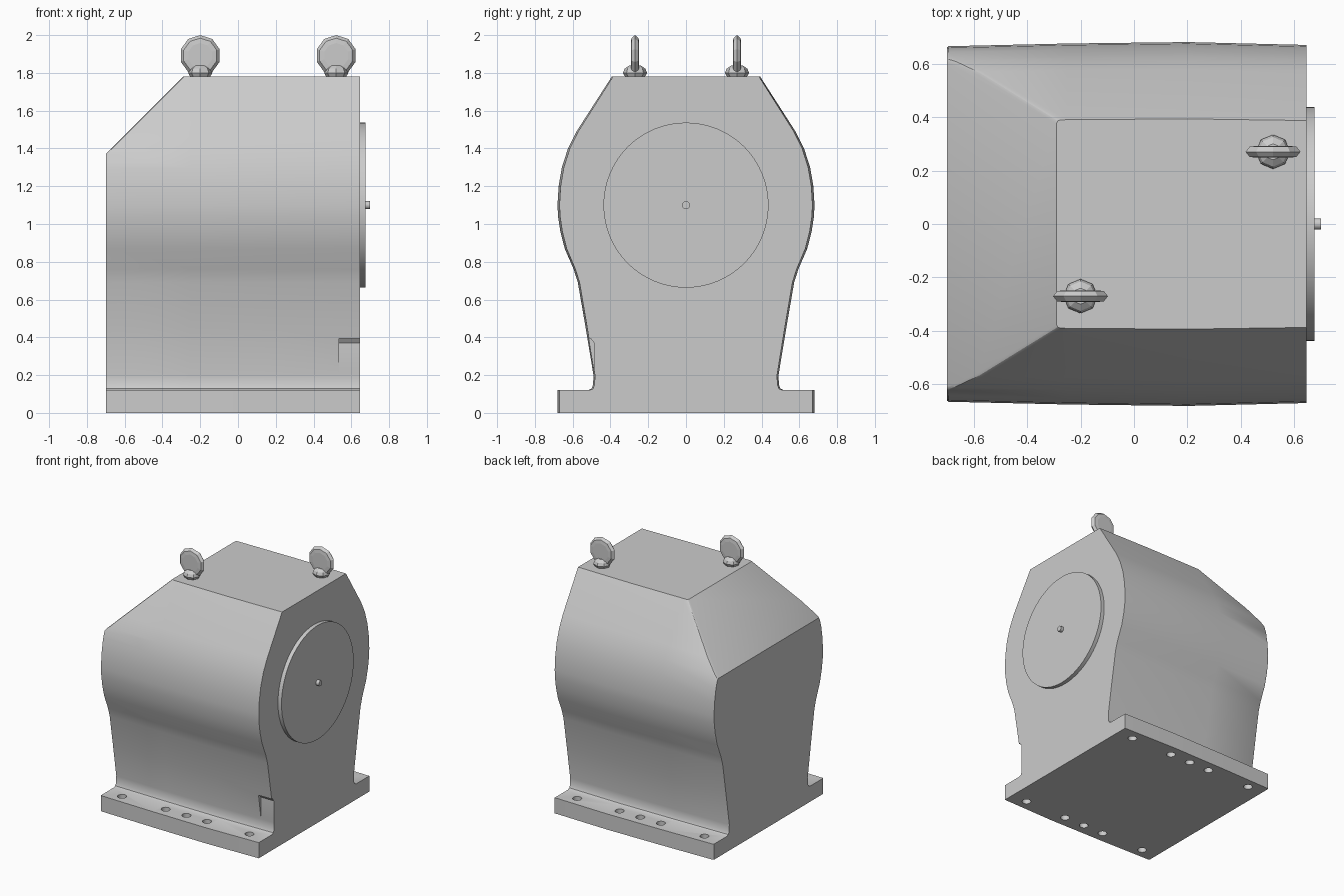
import bpy, bmesh, math
from mathutils import Vector, Matrix

if "Cube" in bpy.data.objects:
    bpy.data.objects.remove(bpy.data.objects["Cube"])

grey = bpy.data.materials.new("machine grey")
grey.use_nodes = True
grey.diffuse_color = (0.6, 0.6, 0.6, 1)
grey.node_tree.nodes["Principled BSDF"].inputs["Base Color"].default_value = (0.6, 0.6, 0.6, 1)


def make(name, bm):
    bmesh.ops.recalc_face_normals(bm, faces=bm.faces)
    mesh = bpy.data.meshes.new(name)
    bm.to_mesh(mesh)
    bm.free()
    mesh.materials.append(grey)
    obj = bpy.data.objects.new(name, mesh)
    bpy.context.collection.objects.link(obj)
    return obj


def activate(obj):
    bpy.ops.object.select_all(action='DESELECT')
    obj.select_set(True)
    bpy.context.view_layer.objects.active = obj


def smooth(obj, angle=28):
    activate(obj)
    bpy.ops.object.shade_smooth_by_angle(angle=math.radians(angle))


def skin(bm, rings, cap=True):
    loops = [[bm.verts.new(p) for p in ring] for ring in rings]
    n = len(loops[0])
    for a, b in zip(loops, loops[1:]):
        for i in range(n):
            bm.faces.new((a[i], a[(i + 1) % n], b[(i + 1) % n], b[i]))
    if cap:
        bm.faces.new(loops[0])
        bm.faces.new(loops[-1])


def lathe(bm, profile, sides, matrix, turn=0.0):
    # profile: (radius, height) pairs about the local z axis
    rings = []
    for r, h in profile:
        angles = [turn + math.tau * i / sides for i in range(sides)]
        rings.append([matrix @ Vector((r * math.cos(a), r * math.sin(a), h)) for a in angles])
    skin(bm, rings)


# Housing: half profile (y, z), mirrored, then lofted along x with a slight bow
half = [(0.675, 0), (0.675, 0.12), (0.515, 0.12), (0.497, 0.128), (0.488, 0.148),
        (0.486, 0.2), (0.527, 0.45), (0.568, 0.69), (0.59, 0.76), (0.637, 0.87),
        (0.66, 0.96), (0.672, 1.04), (0.675, 1.1), (0.669, 1.2), (0.652, 1.3),
        (0.62, 1.4), (0.575, 1.49), (0.39, 1.78)]
outline = half + [(-y, z) for y, z in reversed(half)]
stations = [(-0.70, 0.978), (-0.693, 0.985), (-0.25, 1.0), (0.2, 1.008), (0.645, 0.992)]
bm = bmesh.new()
skin(bm, [[(x, y * s, z) for y, z in outline] for x, s in stations])

# Sloping cut at the upper end, with softened side ridges
slope = Vector((-1, 0, 1)).normalized()
geom = bm.verts[:] + bm.edges[:] + bm.faces[:]
cut = bmesh.ops.bisect_plane(bm, geom=geom, plane_co=(-0.29, 0, 1.78), plane_no=slope,
                             clear_outer=True)
rim = [e for e in cut["geom_cut"] if isinstance(e, bmesh.types.BMEdge)]
bmesh.ops.edgeloop_fill(bm, edges=rim)
ridge = [e for e in rim if e.is_valid and e.verts[0].co.y * e.verts[1].co.y > 0]
bmesh.ops.bevel(bm, geom=ridge, offset=0.012, segments=2, profile=0.5, affect='EDGES')
housing = make("housing", bm)

# Cutters: bolt holes in both flanges and one corner notch
bm = bmesh.new()
for side in (-1, 1):
    for x in (-0.57, -0.2, -0.025, 0.15, 0.51):
        lathe(bm, [(0.032, -0.1), (0.032, 0.17)], 20, Matrix.Translation((x, side * 0.59, 0)))
corners = [(-0.6, 0.19), (-0.487, 0.19), (-0.487, 0.37), (-0.505, 0.395), (-0.6, 0.395)]
skin(bm, [[(x, y, z) for y, z in corners] for x in (0.535, 0.75)])
cutter = make("cutter", bm)
cutter.hide_render = True
activate(housing)
mod = housing.modifiers.new("holes", 'BOOLEAN')
mod.operation = 'DIFFERENCE'
mod.solver = 'EXACT'
mod.object = cutter
bpy.ops.object.modifier_apply(modifier=mod.name)
bpy.data.objects.remove(cutter)
smooth(housing)

# Round end cover and its small shaft
facing_x = Matrix.Translation((0, 0, 1.1)) @ Matrix.Rotation(math.pi / 2, 4, 'Y')
for name, r, a, b, sides in (("end_cover", 0.437, 0.64, 0.675, 64),
                             ("shaft_stub", 0.021, 0.67, 0.70, 20)):
    bm = bmesh.new()
    lathe(bm, [(r, a), (r, b)], sides, facing_x)
    smooth(make(name, bm))

# Faceted lifting eyes, each a thick lens on a collar
for name, x, y in (("lifting_eye_front", -0.2, -0.27), ("lifting_eye_back", 0.52, 0.27)):
    bm = bmesh.new()
    lathe(bm, [(0.05, 1.775), (0.064, 1.80), (0.055, 1.822), (0.03, 1.84)], 8,
          Matrix.Translation((x, y, 0)))
    upright = Matrix.Translation((x, y, 1.892)) @ Matrix.Rotation(math.pi / 2, 4, 'X')
    lathe(bm, [(0.066, -0.022), (0.092, -0.019), (0.108, 0), (0.092, 0.019), (0.066, 0.022)],
          10, upright, math.pi / 10)
    make(name, bm)
